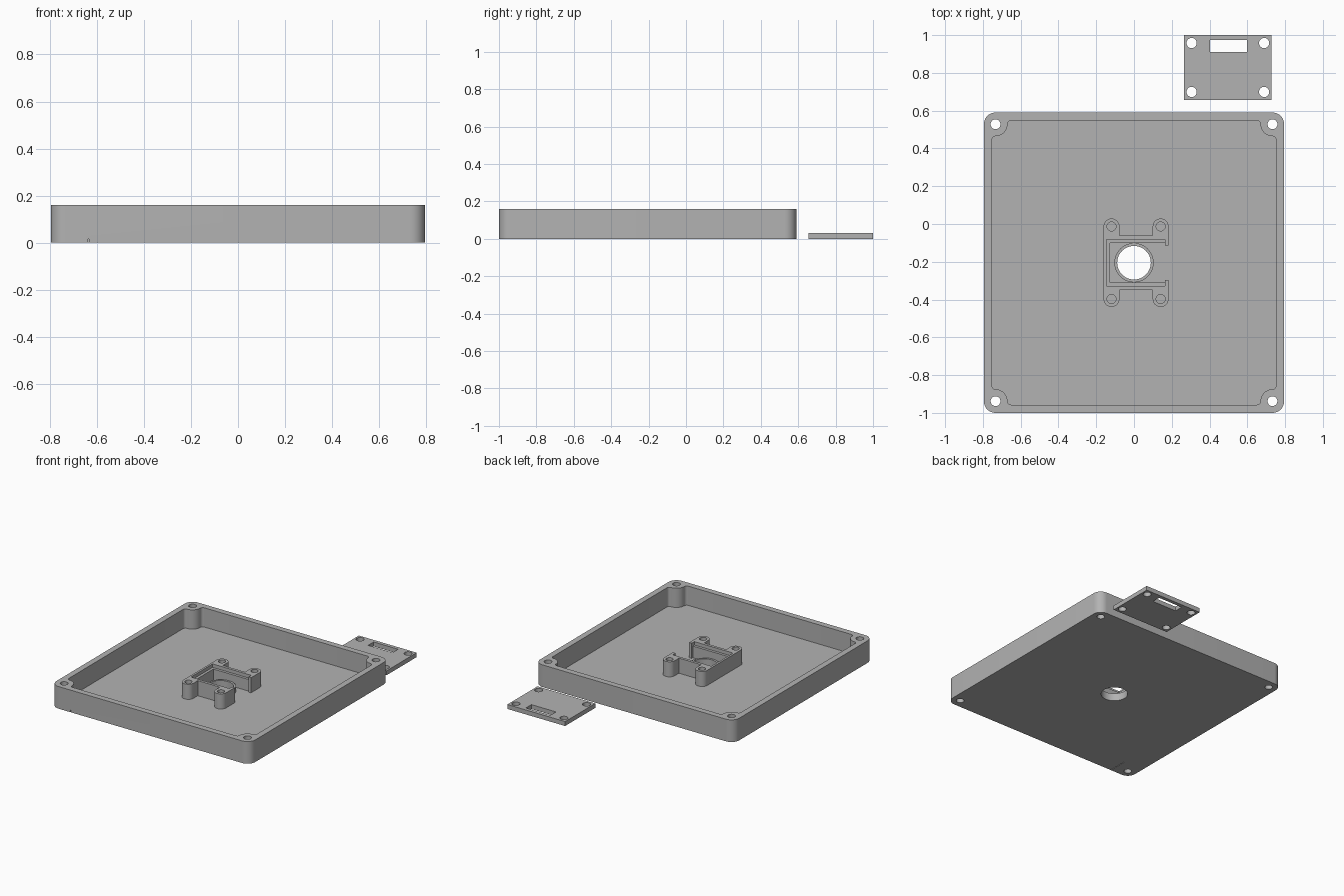
import bpy, bmesh, math

if "Cube" in bpy.data.objects:
    bpy.data.objects.remove(bpy.data.objects["Cube"])

CY = -0.205          # centre of the tray in y
FLOOR = 0.021        # tray floor thickness

grey = bpy.data.materials.new("plain_grey")
grey.diffuse_color = (0.45, 0.45, 0.45, 1)
grey.use_nodes = True
grey.node_tree.nodes["Principled BSDF"].inputs["Base Color"].default_value = grey.diffuse_color


def arc(cx, cy, r, a0, a1, n=10):
    return [(cx + r * math.cos(math.radians(a0 + (a1 - a0) * i / n)),
             cy + r * math.sin(math.radians(a0 + (a1 - a0) * i / n))) for i in range(n + 1)]


def circle(cx, cy, r, n=40):
    return arc(cx, cy, r, 0, 360, n)[:-1]


def rect(x0, x1, y0, y1):
    return [(x0, y0), (x1, y0), (x1, y1), (x0, y1)]


def four_fold(corner):
    """Repeat a corner path around the four quarter turns."""
    pts, out = corner, []
    for _ in range(4):
        out += pts
        pts = [(-y, x) for x, y in pts]
    return out


def prism(name, pts, z0, z1, cy=CY):
    bm = bmesh.new()
    low = [bm.verts.new((x, y + cy, z0)) for x, y in pts]
    bmesh.ops.remove_doubles(bm, verts=low, dist=1e-5)
    face = bm.faces.new([v for v in low if v.is_valid])
    ext = bmesh.ops.extrude_face_region(bm, geom=[face])
    for v in ext["geom"]:
        if isinstance(v, bmesh.types.BMVert):
            v.co.z = z1
    bmesh.ops.recalc_face_normals(bm, faces=bm.faces)
    me = bpy.data.meshes.new(name)
    bm.to_mesh(me)
    bm.free()
    me.materials.append(grey)
    ob = bpy.data.objects.new(name, me)
    bpy.context.collection.objects.link(ob)
    return ob


def select(ob):
    bpy.ops.object.select_all(action='DESELECT')
    ob.select_set(True)
    bpy.context.view_layer.objects.active = ob


def cut(ob, pts, z0, z1, cy=CY):
    tool = prism("cutter", pts, z0, z1, cy)
    tool.hide_render = True
    mod = ob.modifiers.new("cut", 'BOOLEAN')
    mod.operation, mod.solver, mod.object = 'DIFFERENCE', 'EXACT', tool
    select(ob)
    bpy.ops.object.modifier_apply(modifier=mod.name)
    bpy.data.objects.remove(tool)


def finish(ob):
    select(ob)
    bpy.ops.object.shade_smooth_by_angle(angle=math.radians(30))


# Tray: rounded block with a pocket that leaves a round post in every corner
H, R, HOLE = 0.795, 0.062, 0.733
tray = prism("tray", four_fold(arc(H - R, H - R, R, 0, 90)), 0, 0.16)
f = 0.019
pocket = (arc(HOLE, HOLE - 0.063 - f, f, 0, 90, 6)
          + arc(HOLE, HOLE, 0.063, 270, 180, 12)
          + arc(HOLE - 0.063 - f, HOLE, f, 0, 90, 6))
cut(tray, four_fold(pocket), FLOOR, 0.3)
for sx in (-1, 1):
    for sy in (-1, 1):
        cut(tray, circle(sx * HOLE, sy * HOLE, 0.026, 32), -0.1, 0.3)
cut(tray, circle(0, 0, 0.089), -0.1, 0.1)
# Thin slit under the front edge
cut(tray, rect(-0.638, -0.634, -0.9, -0.65), -0.1, 0.016)
finish(tray)

# Raised collar around the centre hole
collar = prism("collar", circle(0, 0, 0.104), 0.01, 0.055)
cut(collar, circle(0, 0, 0.089), -0.1, 0.2)
finish(collar)

# Sensor mount: four screw posts joined by an open-ended frame
PX, PY, PR, TOP = (-0.119, 0.141), 0.192, 0.042, 0.13
half = (arc(PX[1], PY, PR, 0, 180, 16) + [(PX[1] - PR, 0.144), (PX[0] + PR, 0.144)]
        + arc(PX[0], PY, PR, 0, 180, 16))
mount = prism("sensor_mount", half + [(x, -y) for x, y in reversed(half)], 0.012, TOP)
cut(mount, rect(-0.146, 0.163, -0.124, 0.124), 0.105, 0.3)    # upper recess
cut(mount, rect(-0.127, 0.163, -0.105, 0.105), -0.1, 0.2)     # main opening
cut(mount, rect(0.1, 0.3, -0.092, 0.092), -0.1, 0.3)          # open end
for x in PX:
    for s in (-1, 1):
        cut(mount, circle(x, s * PY, 0.024, 24), FLOOR, 0.3)
finish(mount)

# Separate cover plate with screw holes and a slot
plate = prism("cover_plate", rect(0.266, 0.728, 0.656, 1.0), 0, 0.032, 0)
for x in (0.305, 0.689):
    for y in (0.699, 0.958):
        cut(plate, circle(x, y, 0.027, 32), -0.1, 0.1, 0)
cut(plate, rect(0.402, 0.598, 0.911, 0.974), -0.1, 0.1, 0)
finish(plate)
